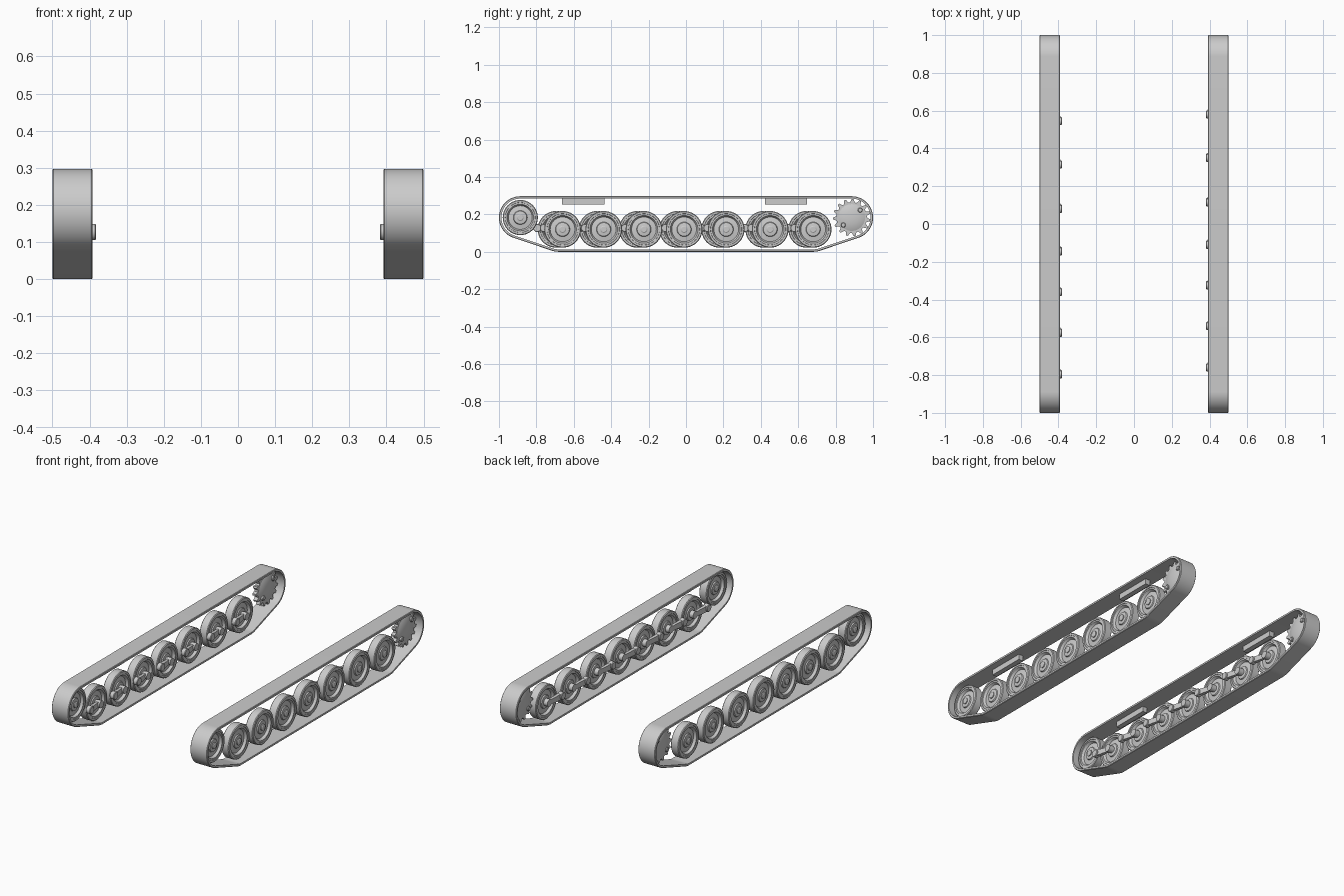
import bpy, bmesh, math
from mathutils import Vector

if "Cube" in bpy.data.objects:
    bpy.data.objects.remove(bpy.data.objects["Cube"])

grey = bpy.data.materials.new("light_grey")
grey.use_nodes = True
grey.diffuse_color = (0.6, 0.6, 0.6, 1)
grey.node_tree.nodes["Principled BSDF"].inputs["Base Color"].default_value = (0.6, 0.6, 0.6, 1)

TRACK_X = 0.446     # middle of each track
END_Y, END_Z = 0.886, 0.183
WHEEL_Z = 0.12
WHEEL_Y = (-0.66, -0.44, -0.225, -0.01, 0.215, 0.45, 0.68)


def finish(bm, name, angle=35):
    bmesh.ops.recalc_face_normals(bm, faces=bm.faces)
    mesh = bpy.data.meshes.new(name)
    bm.to_mesh(mesh)
    bm.free()
    ob = bpy.data.objects.new(name, mesh)
    bpy.context.collection.objects.link(ob)
    mesh.materials.append(grey)
    bpy.ops.object.select_all(action='DESELECT')
    ob.select_set(True)
    bpy.context.view_layer.objects.active = ob
    bpy.ops.object.shade_smooth_by_angle(angle=math.radians(angle))
    return ob


def bridge(bm, rings, closed=False):
    count = len(rings[0])
    pairs = list(zip(rings, rings[1:]))
    if closed:
        pairs.append((rings[-1], rings[0]))
    for a, b in pairs:
        for i in range(count):
            j = (i + 1) % count
            bm.faces.new((a[i], a[j], b[j], b[i]))


def lathe(bm, profile, centre, seg=40):
    """Turn (radius, x) points around an axis along x, with capped ends."""
    rings = []
    for r, x in profile:
        rings.append([bm.verts.new((centre[0] + x,
                                    centre[1] + r * math.cos(math.tau * i / seg),
                                    centre[2] + r * math.sin(math.tau * i / seg)))
                      for i in range(seg)])
    bridge(bm, rings)
    bm.faces.new(rings[0])
    bm.faces.new(rings[-1])


def both_faces(half):
    """Mirror a half profile (hub to rim) so both wheel faces match."""
    return half + [(r, -x) for r, x in reversed(half)]


def prism(bm, outline, x0, x1):
    rings = [[bm.verts.new((x, y, z)) for y, z in outline] for x in (x0, x1)]
    bridge(bm, rings)
    bm.faces.new(rings[0])
    bm.faces.new(rings[1])


def hull_points(circles, inset, steps=144):
    """Belt path stretched around circles, moved inwards by inset."""
    points = []
    for i in range(steps):
        a = math.tau * (i + 0.5) / steps
        n = Vector((math.cos(a), math.sin(a)))
        c, r = max(circles, key=lambda k: k[0].dot(n) + k[1])
        points.append(c + n * (r - inset))
    return points


def track_band(side, label):
    bm = bmesh.new()
    circles = [(Vector((s * END_Y, END_Z)), 0.114) for s in (-1, 1)]
    circles += [(Vector((s * 0.68, WHEEL_Z)), 0.12) for s in (-1, 1)]
    # Rounded rectangular section: inset from belt surface, x offset
    section = [(0, 0.051), (0.003, 0.054), (0.013, 0.054),
               (0.013, -0.054), (0.003, -0.054), (0, -0.051)]
    rings = [[bm.verts.new((side * TRACK_X + x, p.x, p.y))
              for p in hull_points(circles, inset)] for inset, x in section]
    bridge(bm, rings, closed=True)
    finish(bm, label + "_track_band")


# Wheel face from hub cap, over the dish, to the tyre
WHEEL_HALF = [(0.014, 0.028), (0.019, 0.025), (0.019, 0.020), (0.036, 0.018),
              (0.039, 0.012), (0.066, 0.008), (0.074, 0.022), (0.083, 0.022),
              (0.084, 0.025), (0.094, 0.025), (0.098, 0.021)]


def wheel(side, y, z, radius, name):
    bm = bmesh.new()
    k = radius / 0.098
    half = [(r * k, x) for r, x in WHEEL_HALF]
    lathe(bm, both_faces(half), (side * TRACK_X, y, z))
    finish(bm, name, 30)


def swing_arm(side, y, name):
    bm = bmesh.new()
    pivot = Vector((side * 0.396, y - 0.1, 0.127))
    hub = Vector((side * 0.412, y, WHEEL_Z))
    lathe(bm, [(0.019, -0.014), (0.022, -0.011), (0.022, 0.011), (0.019, 0.014)], pivot, 20)
    lathe(bm, [(0.021, -0.010), (0.021, 0.020)], hub, 20)
    # Tapered bar from pivot to hub
    rings = []
    for c, half_x, half_z in ((pivot, 0.011, 0.017), (hub, 0.007, 0.014)):
        rings.append([bm.verts.new((c.x + sx * half_x, c.y, c.z + sz * half_z))
                      for sx, sz in ((-1, -1), (1, -1), (1, 1), (-1, 1))])
    bridge(bm, rings)
    for ring in rings:
        bm.faces.new(ring)
    finish(bm, name)


def sprocket(side, label):
    bm = bmesh.new()
    cx = side * TRACK_X
    teeth = 15
    outline = []
    for i in range(teeth):
        for f, r in ((0.0, 0.082), (0.3, 0.082), (0.5, 0.1), (0.75, 0.1)):
            a = math.tau * (i + f) / teeth
            outline.append((END_Y + r * math.cos(a), END_Z + r * math.sin(a)))
    prism(bm, outline, cx - 0.012, cx + 0.012)
    # Shallow domed hub
    lathe(bm, both_faces([(0.012, 0.024), (0.035, 0.022), (0.060, 0.017), (0.076, 0.010)]),
          (cx, END_Y, END_Z))
    # Bolts
    for s in (-1, 1):
        lathe(bm, both_faces([(0.010, 0.027), (0.013, 0.024)]),
              (cx, END_Y + s * 0.045, END_Z + s * 0.04), 16)
    finish(bm, label + "_drive_sprocket", 30)


def guide_rail(side, y, name):
    bm = bmesh.new()
    prism(bm, [(y - 0.113, 0.252), (y + 0.113, 0.252), (y + 0.113, 0.285), (y - 0.113, 0.285)],
          side * 0.43, side * 0.46)
    finish(bm, name)


for side, label, shift in ((1, "left", 0), (-1, "right", -0.035)):
    track_band(side, label)
    wheel(side, -END_Y, END_Z, 0.094, label + "_idler_wheel")
    sprocket(side, label)
    for i, y in enumerate(WHEEL_Y, 1):
        wheel(side, y + shift, WHEEL_Z, 0.098, f"{label}_road_wheel_{i}")
        swing_arm(side, y + shift, f"{label}_swing_arm_{i}")
    guide_rail(side, -0.55, label + "_front_guide_rail")
    guide_rail(side, 0.535, label + "_rear_guide_rail")
